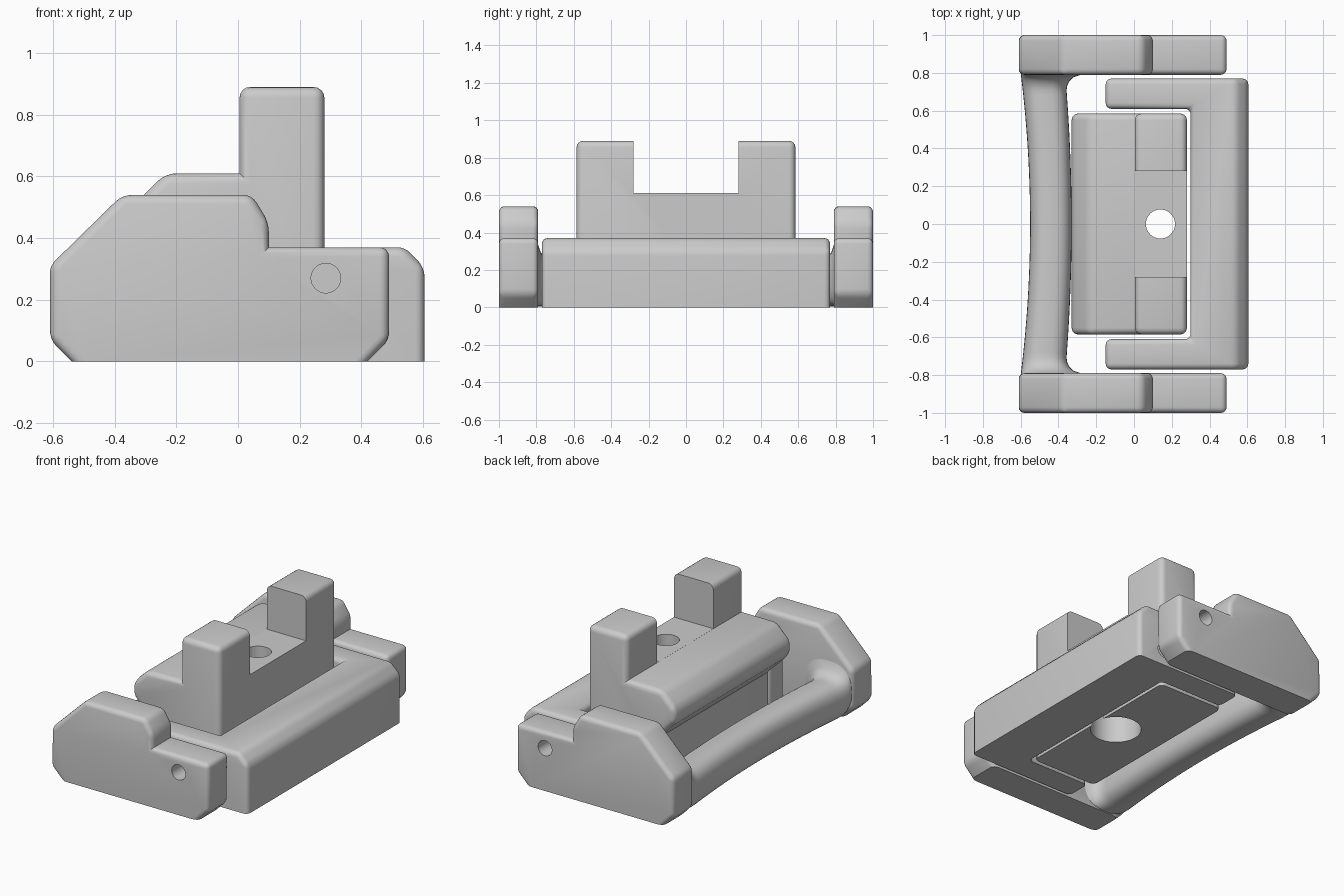
import bpy, bmesh, math
from mathutils import Matrix, Vector

cube = bpy.data.objects.get("Cube")
if cube:
    bpy.data.objects.remove(cube, do_unlink=True)

grey = bpy.data.materials.new("plain grey")
grey.use_nodes = True
COLOUR = (0.6, 0.6, 0.6, 1)
grey.diffuse_color = COLOUR
grey.node_tree.nodes["Principled BSDF"].inputs["Base Color"].default_value = COLOUR


def finish(bm, name):
    bmesh.ops.recalc_face_normals(bm, faces=bm.faces)
    mesh = bpy.data.meshes.new(name)
    bm.to_mesh(mesh)
    bm.free()
    mesh.materials.append(grey)
    obj = bpy.data.objects.new(name, mesh)
    bpy.context.collection.objects.link(obj)
    return obj


def extrude(points, start, depth):
    """Prism from a closed outline of 3D points."""
    bm = bmesh.new()
    face = bm.faces.new([bm.verts.new(Vector(p) + Vector(start)) for p in points])
    geom = bmesh.ops.extrude_face_region(bm, geom=[face])["geom"]
    moved = [v for v in geom if isinstance(v, bmesh.types.BMVert)]
    bmesh.ops.translate(bm, verts=moved, vec=depth)
    bmesh.ops.recalc_face_normals(bm, faces=bm.faces)
    return bm


def round_edges(bm, width, keep, segments=4):
    edges = [e for e in bm.edges if keep(e)]
    bmesh.ops.bevel(bm, geom=edges, offset=width, segments=segments,
                    profile=0.5, affect='EDGES', clamp_overlap=True)


def on_floor(e):
    return all(v.co.z < 0.001 for v in e.verts)


def cylinder(name, radius, length, centre, along_y=False):
    bm = bmesh.new()
    turn = Matrix.Rotation(math.pi / 2, 4, 'X') if along_y else Matrix()
    bmesh.ops.create_cone(bm, cap_ends=True, segments=40, radius1=radius, radius2=radius,
                          depth=length, matrix=Matrix.Translation(centre) @ turn)
    return finish(bm, name)


def box(name, low, high):
    bm = bmesh.new()
    bmesh.ops.create_cube(bm, size=1)
    low, high = Vector(low), Vector(high)
    for v in bm.verts:
        v.co = Vector(a * b for a, b in zip(v.co, high - low)) + (low + high) / 2
    return finish(bm, name)


def combine(obj, tools, operation='DIFFERENCE'):
    """Apply boolean tools to obj, then remove the tools."""
    bpy.context.view_layer.objects.active = obj
    for tool in tools:
        mod = obj.modifiers.new("bool", 'BOOLEAN')
        mod.operation, mod.solver, mod.object = operation, 'EXACT', tool
        bpy.ops.object.modifier_apply(modifier=mod.name)
        bpy.data.objects.remove(tool, do_unlink=True)


def smooth(obj):
    bpy.ops.object.select_all(action='DESELECT')
    obj.select_set(True)
    bpy.context.view_layer.objects.active = obj
    bpy.ops.object.shade_smooth_by_angle(angle=math.radians(32))


# Curved grip bar, lofted with flared ends
def grip():
    bm = bmesh.new()
    rings, steps, sides = [], 48, 32
    for i in range(steps + 1):
        y = -0.82 * math.cos(math.pi * i / steps)
        bow = 1 - (y / 0.8) ** 2
        reach = min(max((abs(y) - 0.7) / 0.09, 0), 1)
        flare = 0.09 * (1 - math.sqrt(1 - reach ** 2))
        x0, x1 = -0.6 + 0.05 * bow, -0.365 + 0.035 * bow + flare
        z0, z1 = 0.005, 0.25 + flare
        ring = []
        for k in range(sides):
            a = 2 * math.pi * k / sides
            c, s = math.cos(a), math.sin(a)
            px = math.copysign(abs(c) ** 0.75, c)
            pz = math.copysign(abs(s) ** 0.75, s)
            ring.append(bm.verts.new(((x0 + x1) / 2 + px * (x1 - x0) / 2, y,
                                      (z0 + z1) / 2 + pz * (z1 - z0) / 2)))
        rings.append(ring)
    for a, b in zip(rings, rings[1:]):
        for k in range(sides):
            j = (k + 1) % sides
            bm.faces.new((a[k], a[j], b[j], b[k]))
    bm.faces.new(rings[0])
    bm.faces.new(rings[-1])
    return finish(bm, "grip_bar")


# Side plates
PLATE = [(-0.61, 0.07), (-0.54, 0), (0.42, 0), (0.49, 0.07), (0.49, 0.37), (0.1, 0.37),
         (0.1, 0.45), (0.045, 0.54), (-0.375, 0.54), (-0.61, 0.31)]


def side_plate(side, name):
    bm = extrude([(x, 0, z) for x, z in PLATE], (0, side * 0.79, 0), (0, side * 0.21, 0))

    def outer(e):
        mid = (e.verts[0].co + e.verts[1].co) / 2
        inner_corner = all(abs(v.co.x - 0.1) + abs(v.co.z - 0.37) < 0.01 for v in e.verts)
        return not inner_corner and mid.z > 0.001
    round_edges(bm, 0.03, outer)
    plate = finish(bm, name)
    combine(plate, [cylinder("pin_cutter", 0.048, 0.5, (0.285, side * 0.9, 0.27), True)])
    return plate


handle = grip()
smooth(handle)
for side, name in ((1, "left_side_plate"), (-1, "right_side_plate")):
    smooth(side_plate(side, name))

# U-shaped bracket
U = [(0.605, -0.77), (0.605, 0.77), (-0.15, 0.77), (-0.15, 0.61), (0.3, 0.61),
     (0.3, -0.61), (-0.15, -0.61), (-0.15, -0.77)]
bm = extrude([(x, y, 0) for x, y in U], (0, 0, 0), (0, 0, 0.37))
top_front = [e for e in bm.edges if all(v.co.x > 0.6 and v.co.z > 0.3 for v in e.verts)]
bmesh.ops.bevel(bm, geom=top_front, offset=0.065, segments=1, affect='EDGES')
round_edges(bm, 0.03, lambda e: not on_floor(e))
bracket = finish(bm, "u_bracket")
cutters = []
for side in (1, -1):
    cutters.append(cylinder("pin_cutter", 0.048, 0.16, (0.285, side * 0.77, 0.27), True))
    cutters.append(cylinder("dimple_cutter", 0.05, 0.06, (0.41, side * 0.77, 0.1), True))
combine(bracket, cutters)
smooth(bracket)

# Centre block with two upright prongs
BLOCK = [(-0.18, 0), (0.28, 0), (0.28, 0.89), (0.005, 0.89), (0.005, 0.61),
         (-0.235, 0.61), (-0.33, 0.515), (-0.33, 0.43), (-0.18, 0.28)]
bm = extrude([(x, 0, z) for x, z in BLOCK], (0, -0.585, 0), (0, 1.17, 0))


def block_edge(e):
    mid = (e.verts[0].co + e.verts[1].co) / 2
    crosswise = abs(e.verts[0].co.y - e.verts[1].co.y) > 0.5
    concave = crosswise and (abs(mid.x - 0.005) + abs(mid.z - 0.61) < 0.01
                             or abs(mid.x + 0.18) < 0.01)
    return not on_floor(e) and not concave


round_edges(bm, 0.035, block_edge)
block = finish(bm, "centre_block")
combine(block, [
    box("notch_cutter", (-0.05, -0.28, 0.6105), (0.5, 0.28, 1.1)),
    cylinder("bolt_cutter", 0.077, 2, (0.14, 0, 0.5)),
    cylinder("counterbore_cutter", 0.15, 0.6, (0.14, 0, 0)),
])
smooth(block)
